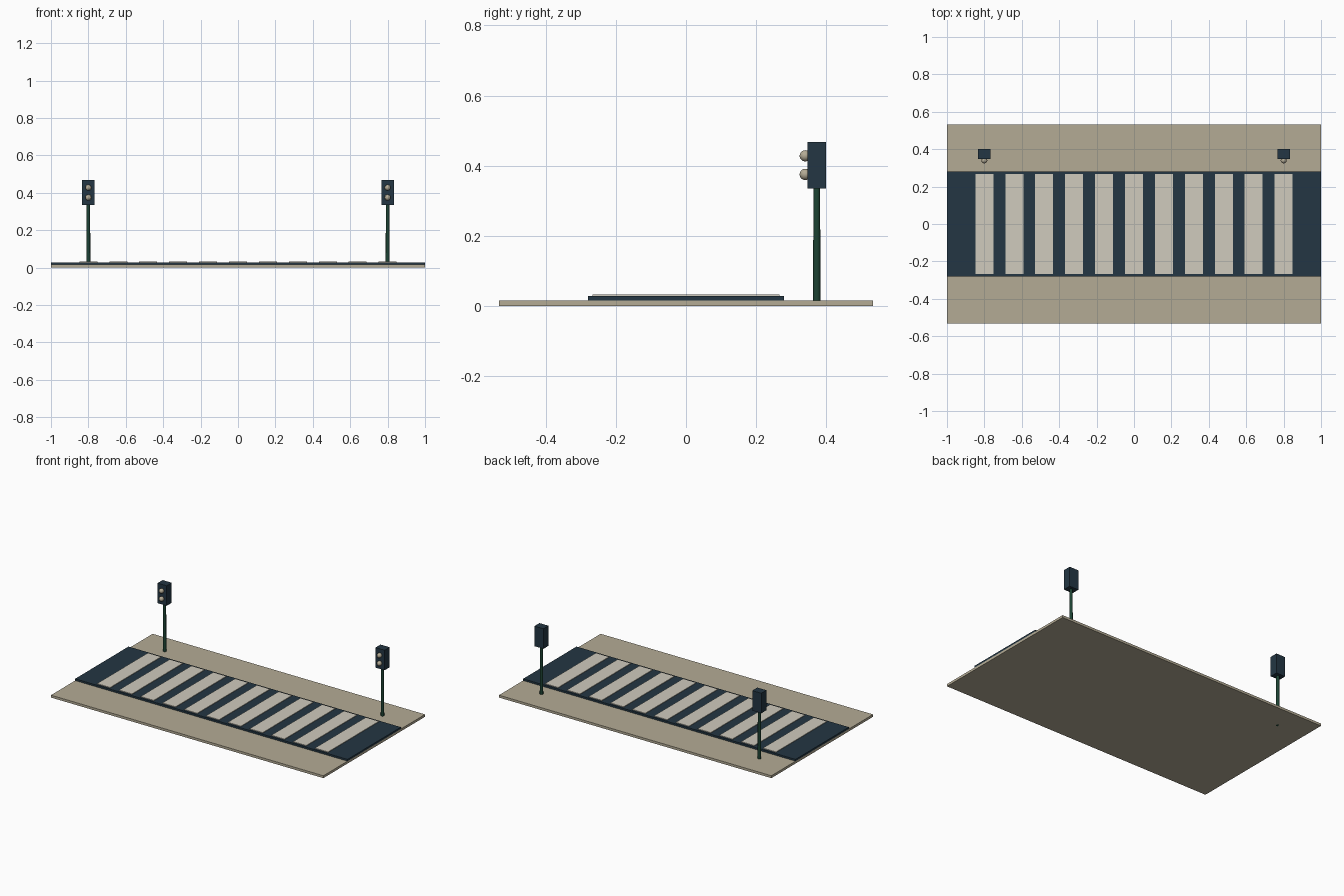
import bpy

if "Cube" in bpy.data.objects:
    bpy.data.objects.remove(bpy.data.objects["Cube"])


def srgb(r, g, b):
    f = lambda c: c / 12.92 if c <= 0.04045 else ((c + 0.055) / 1.055) ** 2.4
    return (f(r / 255), f(g / 255), f(b / 255), 1)


def material(name, rgb):
    m = bpy.data.materials.new(name)
    m.diffuse_color = srgb(*rgb)
    m.use_nodes = True
    m.node_tree.nodes["Principled BSDF"].inputs["Base Color"].default_value = m.diffuse_color
    return m


BEIGE = material("pavement_beige", (180, 171, 149))
NAVY = material("asphalt_navy", (35, 54, 67))
CREAM = material("stripe_cream", (208, 203, 189))
GREEN = material("pole_green", (28, 66, 50))


def finish(name, mat):
    ob = bpy.context.object
    ob.name = name
    ob.data.materials.append(mat)
    return ob


def box(name, mat, x, y, z):
    """Box from (min, max) ranges on each axis."""
    bpy.ops.mesh.primitive_cube_add(size=1, location=[(a + b) / 2 for a, b in (x, y, z)])
    ob = finish(name, mat)
    ob.scale = [b - a for a, b in (x, y, z)]
    bpy.ops.object.transform_apply(location=False, rotation=False, scale=True)
    return ob


# Ground slab and road
box("pavement_slab", BEIGE, (-1, 1), (-0.533, 0.533), (0, 0.016))
box("road", NAVY, (-1, 1), (-0.28, 0.28), (0.016, 0.028))

# Crossing stripes
for i in range(11):
    cx = -0.8 + 0.16 * i
    box(f"stripe_{i + 1}", CREAM, (cx - 0.048, cx + 0.048), (-0.267, 0.267), (0.028, 0.032))

# Two signals: pole, housing, lamps
for side, cx in (("left", -0.8), ("right", 0.8)):
    bpy.ops.mesh.primitive_cone_add(vertices=12, radius1=0.0107, radius2=0.0095,
                                    depth=0.34, location=(cx, 0.373, 0.17))
    finish(f"{side}_pole", GREEN)
    bpy.ops.object.shade_smooth_by_angle()
    box(f"{side}_signal_housing", NAVY, (cx - 0.0333, cx + 0.0333), (0.347, 0.4), (0.335, 0.468))
    for part, z in (("upper", 0.428), ("lower", 0.375)):
        bpy.ops.mesh.primitive_uv_sphere_add(segments=16, ring_count=10, radius=0.016,
                                             location=(cx, 0.34, z))
        finish(f"{side}_{part}_lamp", BEIGE)
        bpy.ops.object.shade_smooth()
